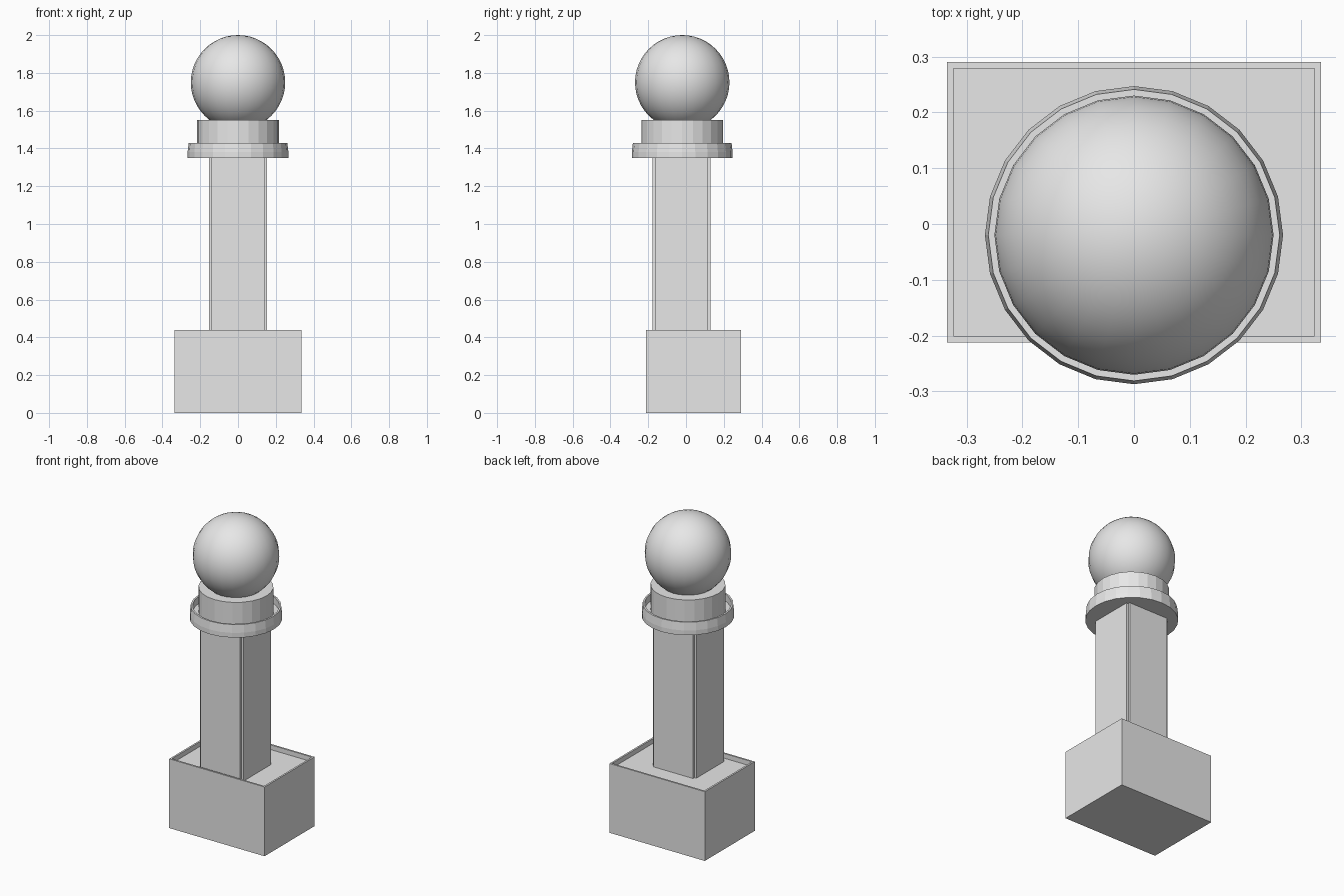
import bpy
import bmesh
import math

if "Cube" in bpy.data.objects:
    bpy.data.objects.remove(bpy.data.objects["Cube"])

stone = bpy.data.materials.new("light grey stone")
stone.diffuse_color = (0.8, 0.8, 0.8, 1)
stone.use_nodes = True
stone.node_tree.nodes["Principled BSDF"].inputs["Base Color"].default_value = stone.diffuse_color

CY = -0.02  # y of the post axis, which sits forward of the plinth centre


def finish(name, bm, smooth=False):
    """Turn a bmesh into a named object with the stone colour."""
    bmesh.ops.recalc_face_normals(bm, faces=bm.faces)
    for f in bm.faces:
        f.smooth = smooth
    mesh = bpy.data.meshes.new(name)
    bm.to_mesh(mesh)
    bm.free()
    mesh.materials.append(stone)
    ob = bpy.data.objects.new(name, mesh)
    bpy.context.collection.objects.link(ob)
    return ob


def lathe(name, profile, sides=24):
    """Revolve (radius, z) points about the post axis, capping both ends."""
    bm = bmesh.new()
    rings = []
    for r, z in profile:
        rings.append([bm.verts.new((r * math.cos(math.tau * i / sides),
                                    CY + r * math.sin(math.tau * i / sides), z))
                      for i in range(sides)])
    for a, b in zip(rings, rings[1:]):
        for i in range(sides):
            j = (i + 1) % sides
            bm.faces.new((a[i], a[j], b[j], b[i]))
    bm.faces.new(rings[0])
    bm.faces.new(rings[-1])
    return finish(name, bm)


# Plinth: box with a thin raised rim around a sunken top
bm = bmesh.new()
bmesh.ops.create_cube(bm, size=1)
for v in bm.verts:
    v.co = (v.co.x * 0.67, v.co.y * 0.502 + 0.039, (v.co.z + 0.5) * 0.44)
top = max(bm.faces, key=lambda f: f.calc_center_median().z)
bmesh.ops.inset_region(bm, faces=[top], thickness=0.016)
ext = bmesh.ops.extrude_face_region(bm, geom=[top])
moved = [g for g in ext["geom"] if isinstance(g, bmesh.types.BMVert)]
bmesh.ops.translate(bm, verts=moved, vec=(0, 0, -0.03))
if top.is_valid:
    bmesh.ops.delete(bm, geom=[top], context='FACES_ONLY')
finish("plinth", bm)

# Shaft: square column with a small notch along each corner
bm = bmesh.new()
h, n = 0.153, 0.139
corner = [(h, -n), (h, n), (n, n), (n, h)]
outline = []
x_y = [(h, n), (n, n), (n, h)]
for k in range(4):
    c, s = round(math.cos(k * math.pi / 2)), round(math.sin(k * math.pi / 2))
    outline += [(x * c - y * s, x * s + y * c) for x, y in x_y]
face = bm.faces.new([bm.verts.new((x, y - 0.024, 0.405)) for x, y in outline])
ext = bmesh.ops.extrude_face_region(bm, geom=[face])
moved = [g for g in ext["geom"] if isinstance(g, bmesh.types.BMVert)]
bmesh.ops.translate(bm, verts=moved, vec=(0, 0, 0.955))
finish("shaft", bm)

# Collar: round tray with a raised lip
lathe("collar", [(0.267, 1.35), (0.267, 1.38), (0.261, 1.43),
                 (0.25, 1.43), (0.25, 1.385)])

# Drum under the ball
drum = lathe("drum", [(0.216, 1.38), (0.216, 1.55)])

# Ball finial
bm = bmesh.new()
bmesh.ops.create_uvsphere(bm, u_segments=24, v_segments=24, radius=0.25)
bmesh.ops.translate(bm, verts=bm.verts, vec=(0, CY, 1.75))
finish("ball", bm, smooth=True)
